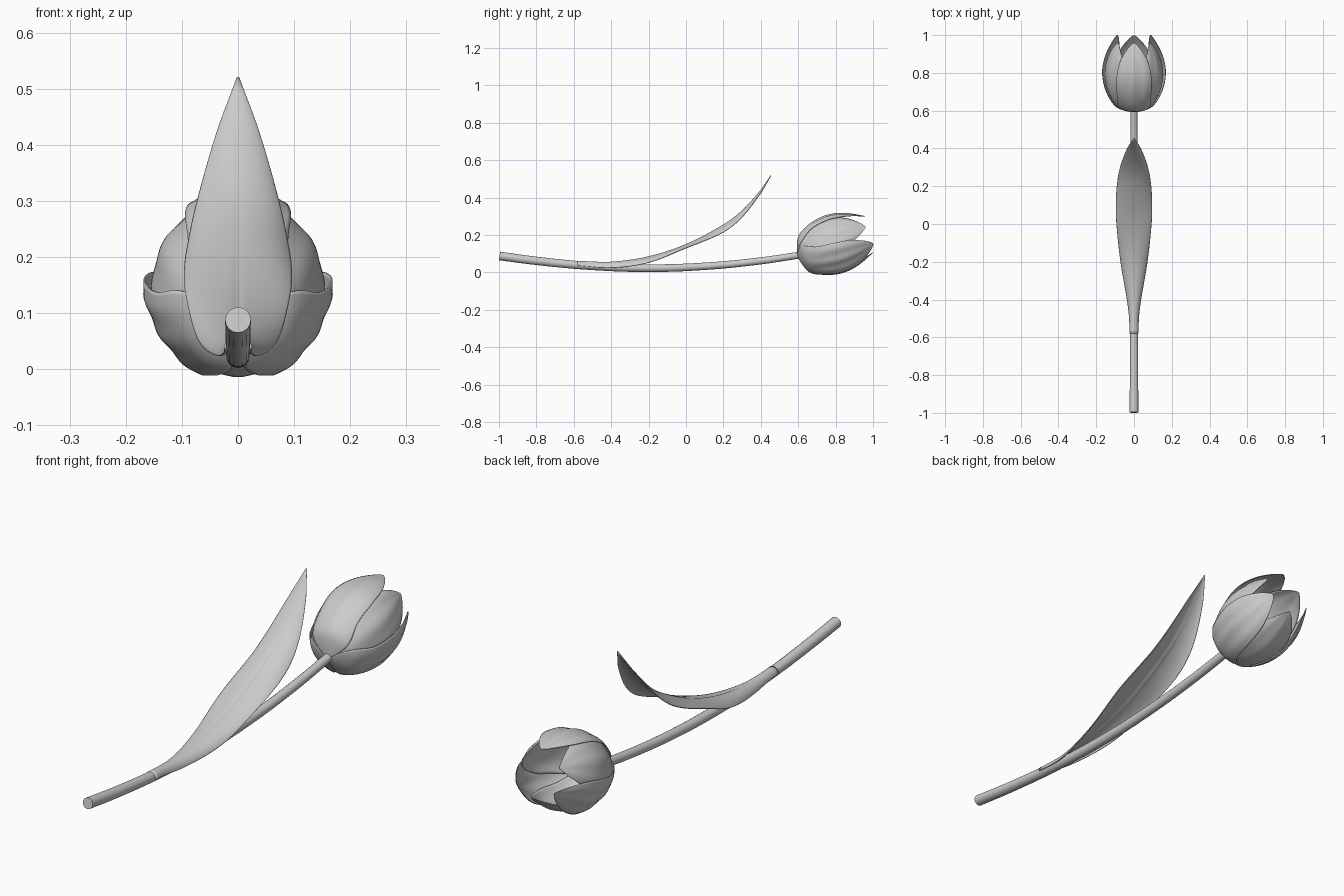
import bpy, math
from mathutils import Vector

if "Cube" in bpy.data.objects:
    bpy.data.objects.remove(bpy.data.objects["Cube"])


def sample(keys, x):
    """Smooth (Hermite) interpolation through (x, value) keys."""
    n = len(keys)

    def slope(i):
        a, b = keys[max(i - 1, 0)], keys[min(i + 1, n - 1)]
        return (b[1] - a[1]) / (b[0] - a[0])
    i = 0
    while i < n - 2 and x > keys[i + 1][0]:
        i += 1
    (x0, v0), (x1, v1) = keys[i], keys[i + 1]
    h = x1 - x0
    t = min(max((x - x0) / h, 0), 1)
    return ((2*t**3 - 3*t**2 + 1) * v0 + (t**3 - 2*t**2 + t) * h * slope(i)
            + (3*t**2 - 2*t**3) * v1 + (t**3 - t**2) * h * slope(i + 1))


def sheet(name, func, nu, nv, thickness):
    """Grid surface func(u, v), u in -1..1, v in 0..1, with a thin solid wall."""
    verts = [func(2 * i / nu - 1, j / nv) for j in range(nv + 1) for i in range(nu + 1)]
    w = nu + 1
    faces = [(j*w + i, j*w + i + 1, (j+1)*w + i + 1, (j+1)*w + i)
             for j in range(nv) for i in range(nu)]
    me = bpy.data.meshes.new(name)
    me.from_pydata(verts, [], faces)
    me.shade_smooth()
    ob = bpy.data.objects.new(name, me)
    bpy.context.collection.objects.link(ob)
    mod = ob.modifiers.new("thickness", 'SOLIDIFY')
    mod.thickness = thickness
    mod.offset = 0
    return ob


# Stem: gently sagging tapered tube
path = [(-.997, .088), (-.8, .062), (-.5, .034), (-.2, .023), (.1, .033), (.4, .062), (.61, .093)]
cu = bpy.data.curves.new("stem", 'CURVE')
cu.dimensions = '3D'
cu.bevel_depth = 1.0
cu.bevel_resolution = 6
cu.resolution_u = 10
cu.use_fill_caps = True
sp = cu.splines.new('BEZIER')
sp.bezier_points.add(len(path) - 1)
for i, (p, (y, z)) in enumerate(zip(sp.bezier_points, path)):
    p.co = (0, y, z)
    p.handle_left_type = p.handle_right_type = 'AUTO'
    p.radius = .023 - .005 * i / (len(path) - 1)
stem = bpy.data.objects.new("stem", cu)
bpy.context.collection.objects.link(stem)

# Leaf: wraps over the stem, then arches up to a point
mid = [(-.58, .060), (-.4, .056), (-.2, .085), (0, .15), (.2, .255), (.3, .33), (.4, .44), (.455, .52)]
edge = [(-.58, .036), (-.4, .024), (-.2, .052), (0, .13), (.2, .215), (.3, .295), (.4, .425), (.455, .519)]
width = [(-.58, .023), (-.5, .024), (-.4, .036), (-.2, .07), (0, .092), (.1, .095),
         (.2, .09), (.3, .073), (.4, .036), (.455, .001)]


def leaf_point(u, v):
    y = -.58 + 1.035 * v
    m, e, w = (sample(k, y) for k in (mid, edge, width))
    a = math.radians(90 - 40 * v)
    groove = .004 * max(0, 1 - abs(u) * 14) * math.sin(math.pi * v)
    return (w * math.sin(a*u) / math.sin(a), y,
            m - (m - e) * (1 - math.cos(a*u)) / (1 - math.cos(a)) - groove)


sheet("leaf", leaf_point, 32, 60, .004)

# Flower: three outer and three inner petals around a tilted axis
base = Vector((0, .597, .09))
tilt = math.radians(16)
axis = Vector((0, math.cos(tilt), math.sin(tilt)))
up = Vector((0, -math.sin(tilt), math.cos(tilt)))
side = Vector((1, 0, 0))
radius = [(0, .012), (.04, .062), (.09, .1), (.25, .138), (.45, .158), (.62, .157), (.8, .138), (1, .1)]
outer_span = [(0, 62), (.1, 52), (.25, 38), (.5, 34), (.75, 30), (.9, 20), (.97, 10), (1, 2)]
inner_span = [(0, 62), (.1, 58), (.25, 52), (.5, 48), (.75, 37), (.9, 22), (.97, 10), (1, 2)]


def petal(name, angle, span, scale, flare, length):
    def point(u, v):
        # finer rows near base and tip
        s = .5 - .5 * math.cos(math.pi * v)
        t = length * (s - .05 * math.exp(-(s / .08) ** 2) * s)
        r = sample(radius, s) * scale
        mids = math.sin(math.pi * s)
        r *= 1 + mids * (flare * u * u + .012 * math.cos(3 * math.pi * u))
        a = math.radians(angle + u * sample(span, s))
        return base + axis * t + (side * math.cos(a) + up * math.sin(a)) * r
    return sheet(name, point, 24, 36, .003)


for k, ang in enumerate((90, 210, 330)):
    petal(f"outer_petal_{k + 1}", ang, outer_span, 1.02, .04, .405)
    petal(f"inner_petal_{k + 1}", ang + 180, inner_span, .955, -.01, .39)
